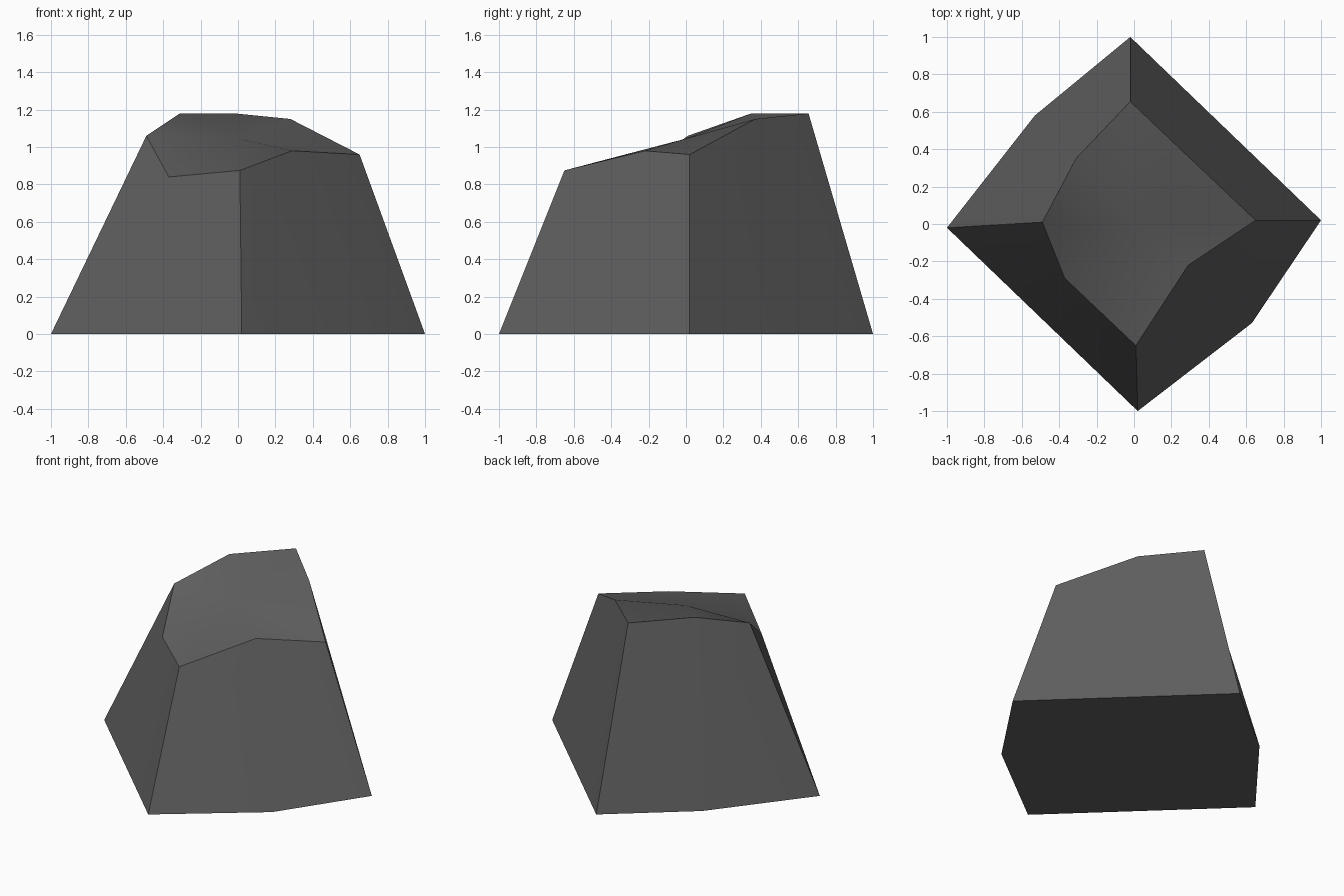
import bpy, bmesh

if "Cube" in bpy.data.objects:
    bpy.data.objects.remove(bpy.data.objects["Cube"])

mat = bpy.data.materials.new("dark grey stone")
mat.diffuse_color = (0.115, 0.115, 0.115, 1)
mat.use_nodes = True
mat.node_tree.nodes["Principled BSDF"].inputs["Base Color"].default_value = mat.diffuse_color

# Rings run counter-clockwise from the front corner: corner, side middle, corner...
base = [(0.02, -1.0), (0.63, -0.53), (1.0, 0.02), (0.49, 0.51),
        (-0.02, 1.0), (-0.53, 0.58), (-1.0, -0.02), (-0.49, -0.51)]
rim = [(0.01, -0.65, 0.875), (0.29, -0.22, 0.98), (0.65, 0.02, 0.96), (0.28, 0.37, 1.15),
       (-0.02, 0.655, 1.18), (-0.31, 0.35, 1.18), (-0.49, 0.01, 1.06), (-0.37, -0.29, 0.84)]

bm = bmesh.new()
low = [bm.verts.new((x, y, 0)) for x, y in base]
high = [bm.verts.new(p) for p in rim]
peak = bm.verts.new((0, 0, 1.045))

# Sloping sides, uneven top fanned from its middle, flat underside
for i in range(8):
    j = (i + 1) % 8
    bm.faces.new((low[i], low[j], high[j], high[i]))
    bm.faces.new((high[i], high[j], peak))
bm.faces.new(low[::-1])
bmesh.ops.recalc_face_normals(bm, faces=bm.faces)

mesh = bpy.data.meshes.new("rock")
bm.to_mesh(mesh)
bm.free()
mesh.materials.append(mat)
rock = bpy.data.objects.new("rock", mesh)
bpy.context.collection.objects.link(rock)

# Soften shallow folds, keep the rim and corners crisp
bpy.context.view_layer.objects.active = rock
rock.select_set(True)
bpy.ops.object.shade_smooth_by_angle(angle=0.6)
